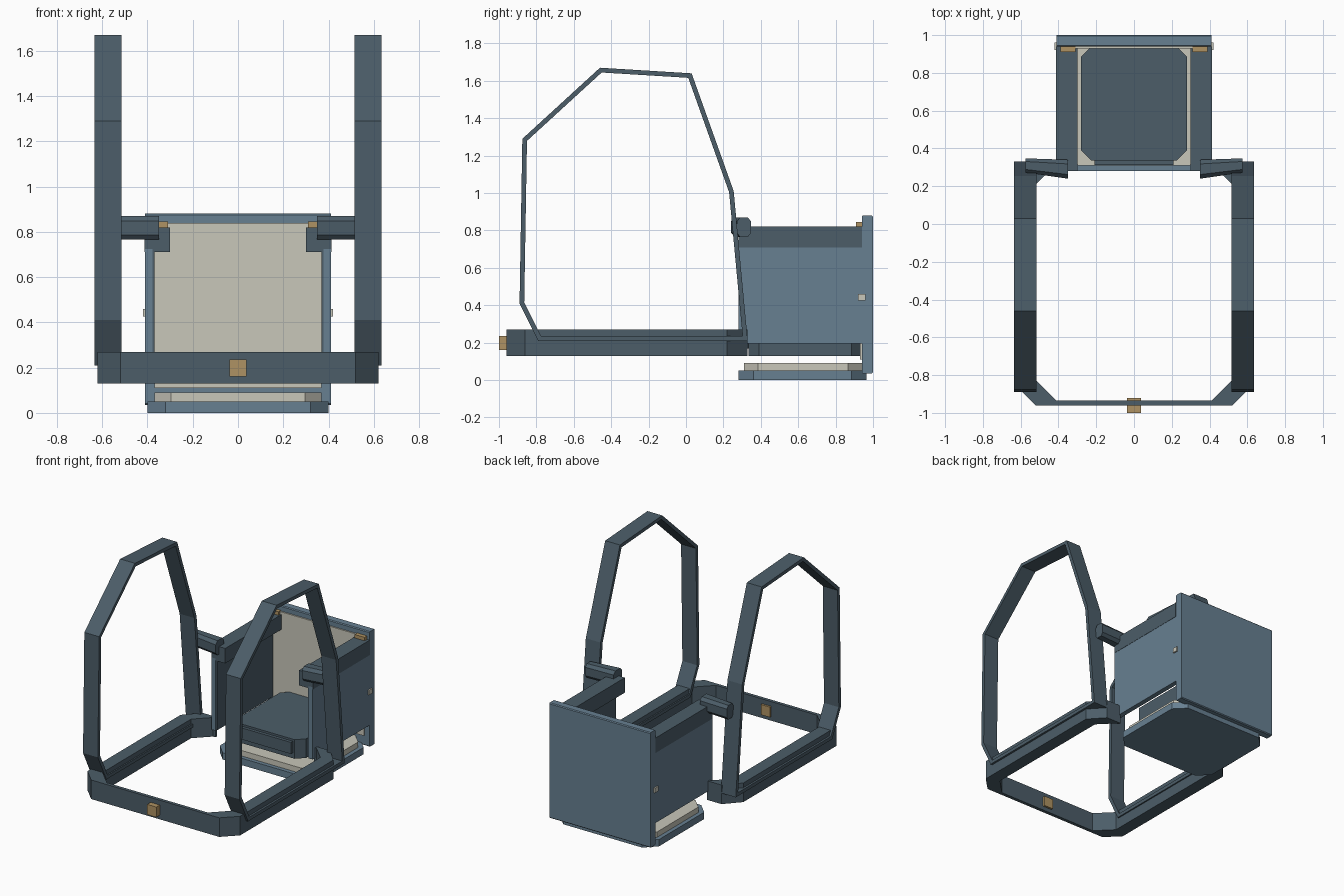
import bpy, bmesh, math
from mathutils import Vector

if "Cube" in bpy.data.objects:
    bpy.data.objects.remove(bpy.data.objects["Cube"])


def material(name, rgb):
    m = bpy.data.materials.new(name)
    m.diffuse_color = (*rgb, 1)
    m.use_nodes = True
    m.node_tree.nodes["Principled BSDF"].inputs["Base Color"].default_value = m.diffuse_color
    return m


DARK = material("dark slate", (0.072, 0.110, 0.140))
BLUE = material("steel blue", (0.135, 0.215, 0.285))
CREAM = material("warm cream", (0.58, 0.57, 0.49))
WOOD = material("tan wood", (0.43, 0.29, 0.125))


def finish(name, bm, mat):
    bmesh.ops.recalc_face_normals(bm, faces=bm.faces)
    me = bpy.data.meshes.new(name)
    bm.to_mesh(me)
    bm.free()
    me.materials.append(mat)
    ob = bpy.data.objects.new(name, me)
    bpy.context.collection.objects.link(ob)
    return ob


def prism(name, outline, lo, hi, axis, mat):
    """Extrude a 2D outline along z (outline = x,y) or x (outline = y,z)."""
    place = (lambda p, h: (p[0], p[1], h)) if axis == 'z' else (lambda p, h: (h, p[0], p[1]))
    bm = bmesh.new()
    a = [bm.verts.new(place(p, lo)) for p in outline]
    b = [bm.verts.new(place(p, hi)) for p in outline]
    bm.faces.new(a)
    bm.faces.new(b)
    for i in range(len(a)):
        j = (i + 1) % len(a)
        bm.faces.new((a[i], a[j], b[j], b[i]))
    return finish(name, bm, mat)


def box(name, x, y, z, mat):
    return prism(name, [(x[0], y[0]), (x[1], y[0]), (x[1], y[1]), (x[0], y[1])],
                 z[0], z[1], 'z', mat)


def chamfered(a0, a1, b0, b1, c):
    """Rectangle outline with cut corners."""
    return [(a0 + c, b0), (a1 - c, b0), (a1, b0 + c), (a1, b1 - c),
            (a1 - c, b1), (a0 + c, b1), (a0, b1 - c), (a0, b0 + c)]


def inset(points, t):
    """Offset a counter-clockwise outline inward by t."""
    out = []
    n = len(points)
    for i in range(n):
        p, q, r = (Vector(points[k % n]) for k in (i - 1, i, i + 1))
        d1, d2 = (q - p).normalized(), (r - q).normalized()
        n1, n2 = Vector((-d1.y, d1.x)), Vector((-d2.y, d2.x))
        out.append(q + (n1 + n2) * t / (1 + n1.dot(n2)))
    return out


def hoop(name, points, t, x0, x1, mat):
    """Closed flat band following an outline in the y-z plane."""
    bm = bmesh.new()
    rings = [[bm.verts.new((x, p[0], p[1])) for p in pts]
             for x, pts in ((x0, points), (x1, points),
                            (x1, inset(points, t)), (x0, inset(points, t)))]
    n = len(points)
    for k in range(4):
        a, b = rings[k], rings[(k + 1) % 4]
        for i in range(n):
            j = (i + 1) % n
            bm.faces.new((a[i], a[j], b[j], b[i]))
    return finish(name, bm, mat)


def mirror(ob):
    m = ob.modifiers.new("mirror", 'MIRROR')
    m.use_axis[0] = True
    return ob


# Low floor rail: thin front bar, thick sides, open at the back
half = [(0.52, -0.96), (0.62, -0.86), (0.62, 0.22), (0.52, 0.33), (0.40, 0.33),
        (0.40, 0.31), (0.42, 0.31), (0.525, 0.205), (0.525, -0.82), (0.41, -0.935)]
prism("floor_rail", half + [(-x, y) for x, y in reversed(half)], 0.13, 0.27, 'z', DARK)
box("front_block", (-0.037, 0.037), (-1.0, -0.92), (0.16, 0.235), WOOD)

# Side hoops
loop = [(-0.79, 0.21), (0.33, 0.21), (0.255, 1.01), (0.03, 1.64),
        (-0.46, 1.67), (-0.875, 1.29), (-0.89, 0.41)]
mirror(hoop("side_hoop", loop, 0.025, 0.515, 0.635, DARK))

# Connectors between hoops and armrests
link = prism("hoop_connector", chamfered(0.24, 0.34, 0.765, 0.87, 0.022),
             0.35, 0.575, 'x', DARK)
for v in link.data.vertices:
    if v.co.x > 0.5:
        v.co.y = 0.31 + (v.co.y - 0.29) * 0.75
mirror(link)

# Seat back with inner lining
prism("back_panel", chamfered(0.94, 1.0, 0.035, 0.88, 0.006), -0.41, 0.41, 'x', BLUE)
box("back_lining", (-0.37, 0.37), (0.93, 0.945), (0.11, 0.84), CREAM)

# Side panels, linings, armrests and small fittings
mirror(box("side_panel", (0.378, 0.41), (0.28, 0.945), (0.195, 0.725), BLUE))
mirror(box("side_lining", (0.368, 0.378), (0.285, 0.935), (0.20, 0.72), DARK))
mirror(box("armrest", (0.30, 0.412), (0.28, 0.94), (0.71, 0.82), DARK))
mirror(box("armrest_clip", (0.31, 0.39), (0.91, 0.945), (0.81, 0.845), WOOD))
mirror(box("side_button", (0.405, 0.42), (0.92, 0.96), (0.425, 0.46), CREAM))

# Seat cushion with front plate
prism("seat", chamfered(-0.28, 0.28, 0.335, 0.94, 0.055), 0.13, 0.27, 'z', DARK)
box("seat_front_plate", (-0.21, 0.21), (0.312, 0.34), (0.17, 0.255), DARK)

# Stepped base under the seat
prism("base_plate", chamfered(-0.40, 0.40, 0.28, 0.965, 0.08), 0.0, 0.05, 'z', BLUE)
prism("base_pad", chamfered(-0.37, 0.37, 0.31, 0.94, 0.075), 0.05, 0.09, 'z', CREAM)
